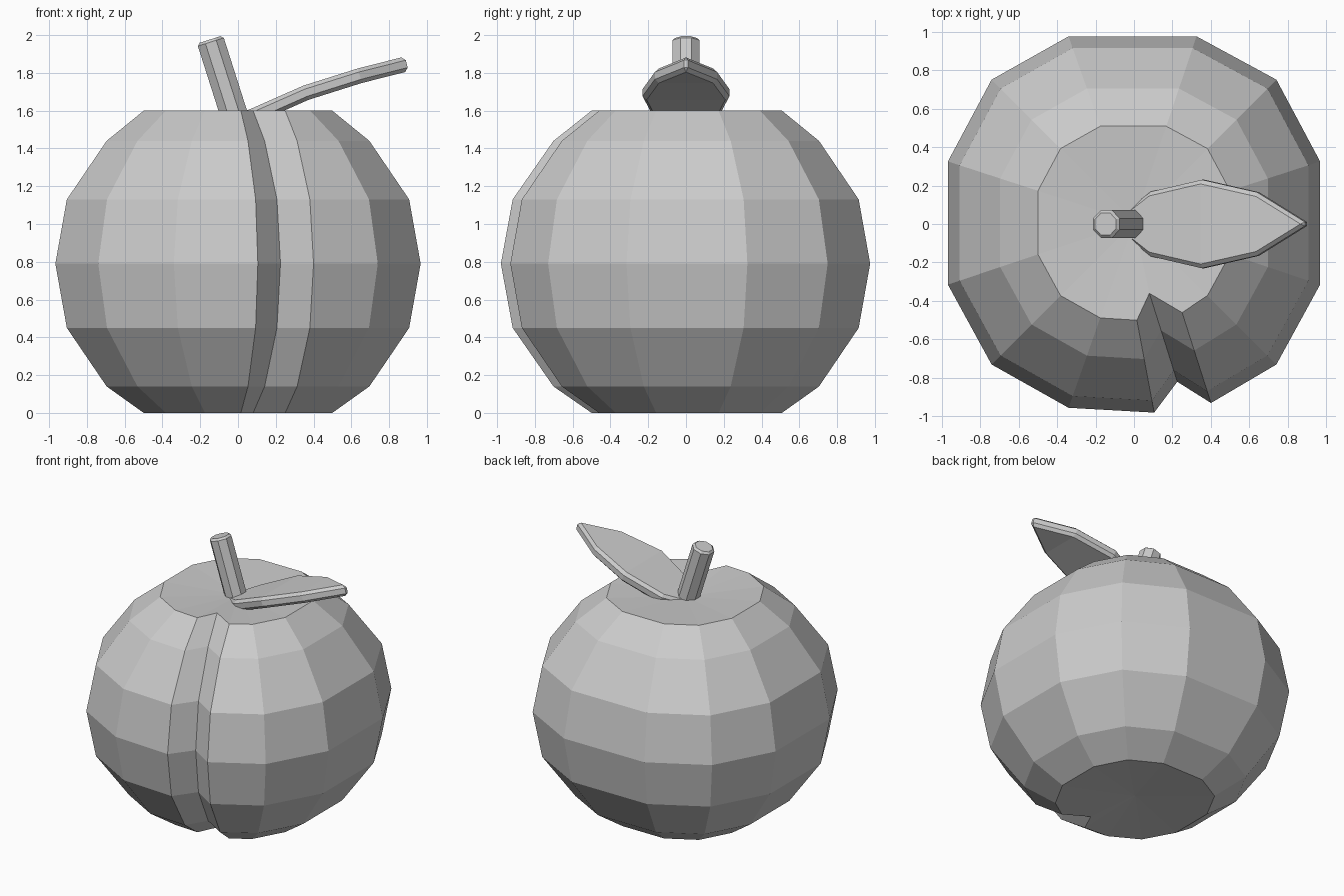
import bpy, bmesh, math
from mathutils import Vector

if "Cube" in bpy.data.objects:
    bpy.data.objects.remove(bpy.data.objects["Cube"])


def make_object(name, bm):
    bmesh.ops.recalc_face_normals(bm, faces=bm.faces[:])
    mesh = bpy.data.meshes.new(name)
    bm.to_mesh(mesh)
    bm.free()
    obj = bpy.data.objects.new(name, mesh)
    bpy.context.collection.objects.link(obj)
    return obj


def add_bevel(obj, width):
    mod = obj.modifiers.new("Bevel", 'BEVEL')
    mod.width = width
    mod.segments = 1
    mod.limit_method = 'ANGLE'
    mod.angle_limit = math.radians(60)


# Fruit body: equator outline and small cap outline, blended ring by ring
CAP = 0.516
right = [(0.325, 0.975), (0.74, 0.75), (0.967, 0.325), (0.967, -0.315), (0.74, -0.73)]
left = [(-0.34, -0.955), (-0.74, -0.73), (-0.967, -0.315), (-0.967, 0.325),
        (-0.74, 0.75), (-0.34, 0.975)]
crease_wide = [(0.40, -0.93), (0.225, -0.82), (0.105, -0.98)]
crease_cap = [(0.25, -0.46), (0.08, -0.36), (0.015, -0.50)]


def shrink(points):
    return [(x * CAP, 0.01 + (y - 0.01) * CAP) for x, y in points]


wide = right + crease_wide + left
small = shrink(right) + crease_cap + shrink(left)
rings = [(0, 0), (0.14, 0.42), (0.45, 0.87), (0.79, 1), (1.13, 0.87), (1.44, 0.42), (1.6, 0)]

bm = bmesh.new()
loops = [[bm.verts.new((*Vector(s).lerp(Vector(w), t), z)) for s, w in zip(small, wide)]
         for z, t in rings]
n = len(wide)
for lower, upper in zip(loops, loops[1:]):
    for i in range(n):
        j = (i + 1) % n
        bm.faces.new((lower[i], lower[j], upper[j], upper[i]))
# Slightly dished caps
for loop, z in ((loops[0], 0.03), (loops[-1], 1.57)):
    centre = bm.verts.new((0, 0.01, z))
    for i in range(n):
        bm.faces.new((loop[i], loop[(i + 1) % n], centre))
make_object("fruit_body", bm)

# Stem: leaning octagonal rod
bottom, top = Vector((-0.015, 0, 1.56)), Vector((-0.148, 0, 1.977))
axis = top - bottom
bm = bmesh.new()
bmesh.ops.create_cone(bm, cap_ends=True, segments=8, radius1=0.078, radius2=0.078,
                      depth=axis.length)
for v in bm.verts:
    x, y, z = v.co
    a = math.radians(22.5)
    v.co = (x * math.cos(a) - y * math.sin(a), x * math.sin(a) + y * math.cos(a), z)
# keep one flat side facing the front
if abs(max(v.co.x for v in bm.verts) - 0.078) < 1e-3:
    for v in bm.verts:
        x, y, z = v.co
        v.co = (x * math.cos(a) - y * math.sin(a), x * math.sin(a) + y * math.cos(a), z)
stem = make_object("stem", bm)
stem.location = (bottom + top) / 2
stem.rotation_euler = (0, math.atan2(axis.x, axis.z), 0)
add_bevel(stem, 0.014)

# Leaf: bent strip with thickness (x, z, half width)
stations = [(0.095, 1.578, 0.168), (0.36, 1.695, 0.23), (0.645, 1.785, 0.165)]
bm = bmesh.new()
root = bm.verts.new((-0.12, 0, 1.49))
tip = bm.verts.new((0.91, 0, 1.852))
pairs = [(bm.verts.new((x, -w, z)), bm.verts.new((x, w, z))) for x, z, w in stations]
bm.faces.new((root, pairs[0][0], pairs[0][1]))
for (a0, a1), (b0, b1) in zip(pairs, pairs[1:]):
    bm.faces.new((a0, b0, b1, a1))
bm.faces.new((pairs[-1][0], tip, pairs[-1][1]))
leaf = make_object("leaf", bm)
solid = leaf.modifiers.new("Solidify", 'SOLIDIFY')
solid.thickness = 0.08
solid.offset = 0
add_bevel(leaf, 0.02)
